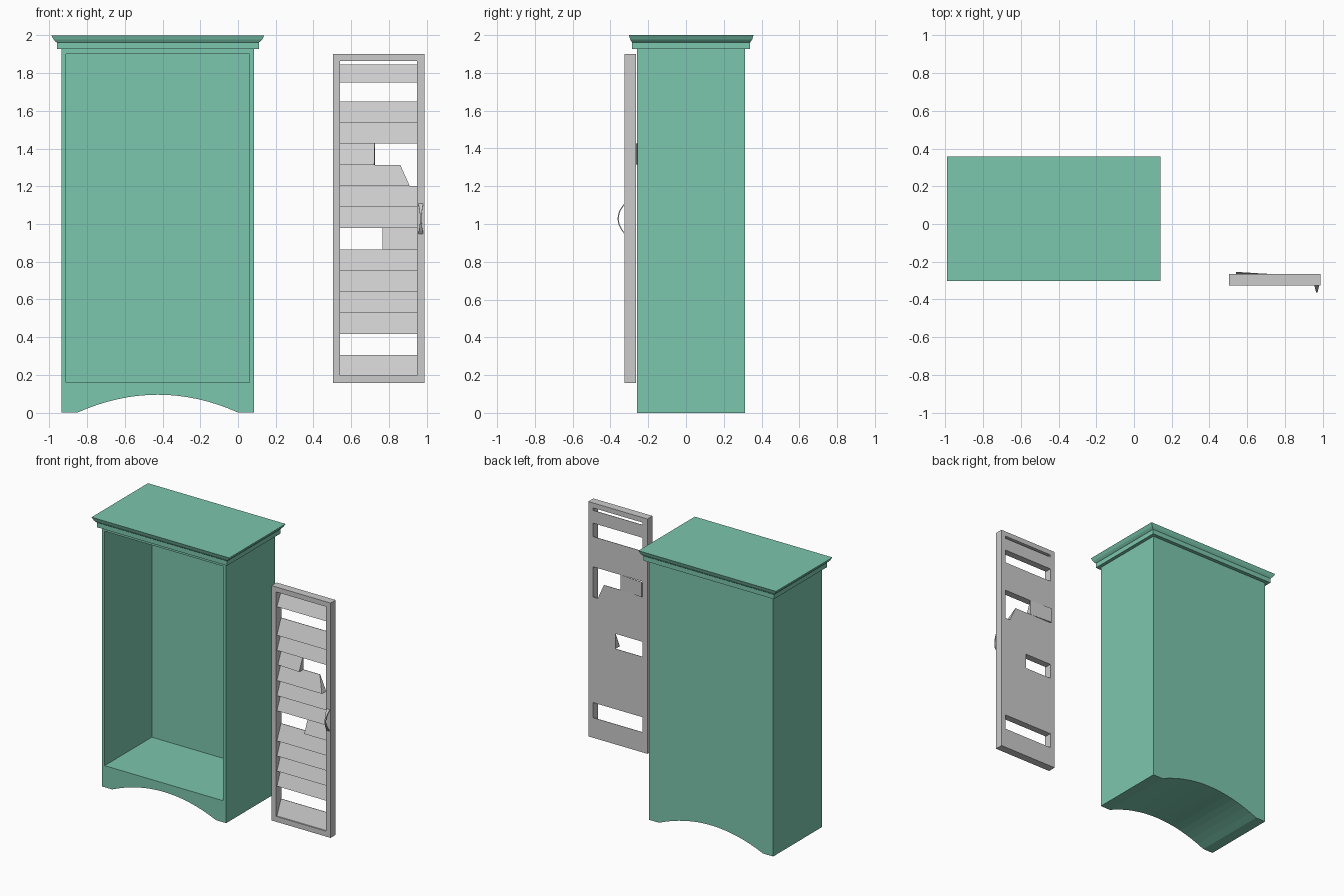
import bpy, bmesh, math
from mathutils import Matrix, Vector

if "Cube" in bpy.data.objects:
    bpy.data.objects.remove(bpy.data.objects["Cube"])


def finish(name, bm, mat=None):
    bmesh.ops.recalc_face_normals(bm, faces=bm.faces[:])
    mesh = bpy.data.meshes.new(name)
    bm.to_mesh(mesh)
    bm.free()
    ob = bpy.data.objects.new(name, mesh)
    bpy.context.collection.objects.link(ob)
    if mat:
        mesh.materials.append(mat)
    return ob


def loft(name, rings, mat=None):
    """Skin a list of equal-length closed rings and cap both ends."""
    bm = bmesh.new()
    vs = [[bm.verts.new(p) for p in ring] for ring in rings]
    n = len(vs[0])
    for a, b in zip(vs, vs[1:]):
        for i in range(n):
            j = (i + 1) % n
            bm.faces.new((a[i], a[j], b[j], b[i]))
    bm.faces.new(vs[0])
    bm.faces.new(vs[-1])
    return finish(name, bm, mat)


def rect(x0, x1, y0, y1, z):
    return [(x0, y0, z), (x1, y0, z), (x1, y1, z), (x0, y1, z)]


def box(name, x0, x1, y0, y1, z0, z1, mat=None):
    return loft(name, [rect(x0, x1, y0, y1, z0), rect(x0, x1, y0, y1, z1)], mat)


green = bpy.data.materials.new("green_paint")
green.diffuse_color = (0.2, 0.57, 0.42, 1)
green.use_nodes = True
green.node_tree.nodes["Principled BSDF"].inputs["Base Color"].default_value = green.diffuse_color

# Cabinet body: arched front outline extruded to the back
XL, XR, YF, YB, TOP = -0.935, 0.085, -0.26, 0.313, 1.927
outline = [(XR, 0), (XR, TOP), (XL, TOP), (XL, 0)]
for i in range(17):
    t = -1 + i / 8
    outline.append((-0.425 + 0.427 * t, 0.095 * (1 - t * t)))
body = loft("cabinet_body", [[(x, y, z) for x, z in outline] for y in (YF, YB)], green)

# Hollow interior, open at the front
cutter = box("interior_cutter", -0.913, 0.06, -0.4, 0.293, 0.16, 1.9)
cutter.hide_render = True
cutter.hide_viewport = True
cutter.display_type = 'WIRE'
cut = body.modifiers.new("interior", 'BOOLEAN')
cut.operation = 'DIFFERENCE'
cut.solver = 'EXACT'
cut.object = cutter

# Crown moulding: stacked rectangles following the moulding profile
profile = [(0.03, 1.927), (0.03, 1.962), (0.024, 1.966), (0.012, 1.978),
           (0.008, 1.986), (0, 2.0)]
loft("crown_moulding", [rect(-0.99 + d, 0.14 - d, -0.303 + d * 0.6, 0.358 - d * 0.6, z)
                        for d, z in profile], green)

# Detached shutter door: frame
DX0, DX1, DF, DB, W = 0.503, 0.988, -0.325, -0.265, 0.038
for name, x in (("left_stile", DX0), ("right_stile", DX1 - W)):
    box("door_" + name, x, x + W, DF, DB, 0.157, 1.9)
for name, z0, z1 in (("bottom_rail", 0.157, 0.197), ("top_rail", 1.863, 1.9)):
    box("door_" + name, DX0 + W, DX1 - W, DF, DB, z0, z1)

# Louvre slats: flat at the back, sloping outward to the bottom
SX0, SX1, P = DX0 + W, DX1 - W, 0.112


def slat(name, z0, z1, x0=SX0, xt=SX1, xb=None):
    xb = xt if xb is None else xb
    sect = [(-0.316, z0), (DB, z0), (DB, z1), (-0.268, z1)]
    ends = [[(x0, y, z) for y, z in sect],
            [(xb if z == z0 else xt, y, z) for y, z in sect]]
    return loft(name, ends)


slat("slat_top", 1.75, 1.845)
slat("slat_bottom", 0.197, 0.306)
broken = {2: (SX0, 0.725), 3: (SX0, 0.86, 0.91), 6: (0.765, SX1)}
for i in range(11):
    z1 = 1.65 - P * i
    ob = slat(f"slat_{i + 1}", z1 - P, z1, *broken.get(i, ()))
    if i == 2:  # loose slat, twisted out of the back
        pivot = Vector((0.725, DB - 0.002, 0))
        ob.data.transform(Matrix.Translation(pivot) @ Matrix.Rotation(math.radians(-3.5), 4, 'Z')
                          @ Matrix.Translation(-pivot))

# Door handle: bowed strap, flared at the ends
rings = []
for i in range(13):
    t = -1 + i / 6
    w = 0.004 + 0.009 * t * t
    y = DF - 0.034 * (1 - t * t)
    z = 1.028 + 0.078 * t
    nrm = Vector((0, -1, 1.2 * t)).normalized() * 0.003
    rings.append([(0.969 + sx * w, y + s * nrm.y, z + s * nrm.z)
                  for sx, s in ((-1, -1), (1, -1), (1, 1), (-1, 1))])
loft("door_handle", rings)
